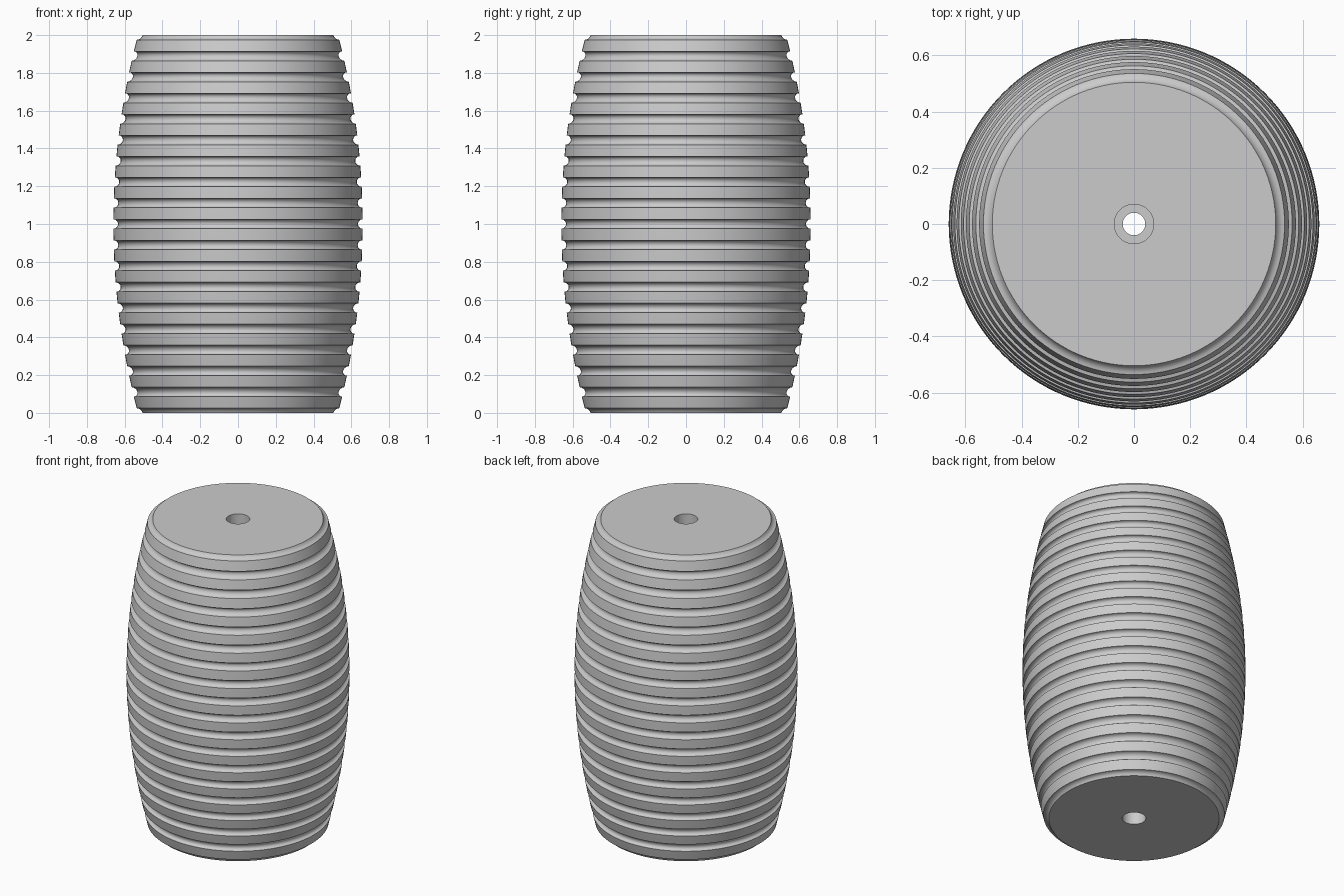
import bpy
import bmesh
from math import sin, cos, pi, sqrt, radians

cube = bpy.data.objects.get("Cube")
if cube:
    bpy.data.objects.remove(cube, do_unlink=True)

SEGMENTS = 128
GROOVES = 18       # groove spacings along the height
GROOVE_R = 0.025
ARC_R = 3.9        # radius of the bulging side
BORE, NECK, BORE_DEPTH = 0.07, 0.04, 0.3


def bulge(z):
    """Barrel radius at height z."""
    return 0.66 - ARC_R + sqrt(ARC_R ** 2 - (z - 1) ** 2)


# Outer profile: a half groove at each end, round grooves between the ribs
profile = [(BORE, 0)]
for k in range(GROOVES + 1):
    zc = 2 * k / GROOVES
    rc = bulge(zc)
    first = 4 if k == 0 else 0
    last = 4 if k == GROOVES else 8
    for i in range(first, last + 1):
        a = -pi / 2 + pi * i / 8
        z = zc + GROOVE_R * sin(a)
        tilt = bulge(z) - rc
        profile.append((rc + tilt - GROOVE_R * cos(a), z))
    if k < GROOVES:
        mid = zc + 1 / GROOVES
        profile.append((bulge(mid), mid))

# Axle hole: wide bore at both ends, narrow neck between
profile += [(BORE, 2), (BORE, 2 - BORE_DEPTH), (NECK, 2 - BORE_DEPTH),
            (NECK, BORE_DEPTH), (BORE, BORE_DEPTH)]

# Revolve the closed profile
bm = bmesh.new()
rings = []
for s in range(SEGMENTS):
    t = 2 * pi * s / SEGMENTS
    rings.append([bm.verts.new((r * cos(t), r * sin(t), z)) for r, z in profile])
n = len(profile)
for s in range(SEGMENTS):
    a, b = rings[s], rings[(s + 1) % SEGMENTS]
    for i in range(n):
        j = (i + 1) % n
        bm.faces.new((a[i], b[i], b[j], a[j]))
bmesh.ops.recalc_face_normals(bm, faces=bm.faces)
mesh = bpy.data.meshes.new("ribbed_barrel")
bm.to_mesh(mesh)
bm.free()
barrel = bpy.data.objects.new("ribbed_barrel", mesh)
bpy.context.collection.objects.link(barrel)

# Plain grey material
grey = bpy.data.materials.new("light_grey")
grey.use_nodes = True
colour = (0.6, 0.6, 0.6, 1)
grey.diffuse_color = colour
grey.node_tree.nodes["Principled BSDF"].inputs["Base Color"].default_value = colour
mesh.materials.append(grey)

bpy.ops.object.select_all(action="DESELECT")
barrel.select_set(True)
bpy.context.view_layer.objects.active = barrel
bpy.ops.object.shade_smooth_by_angle(angle=radians(30))
